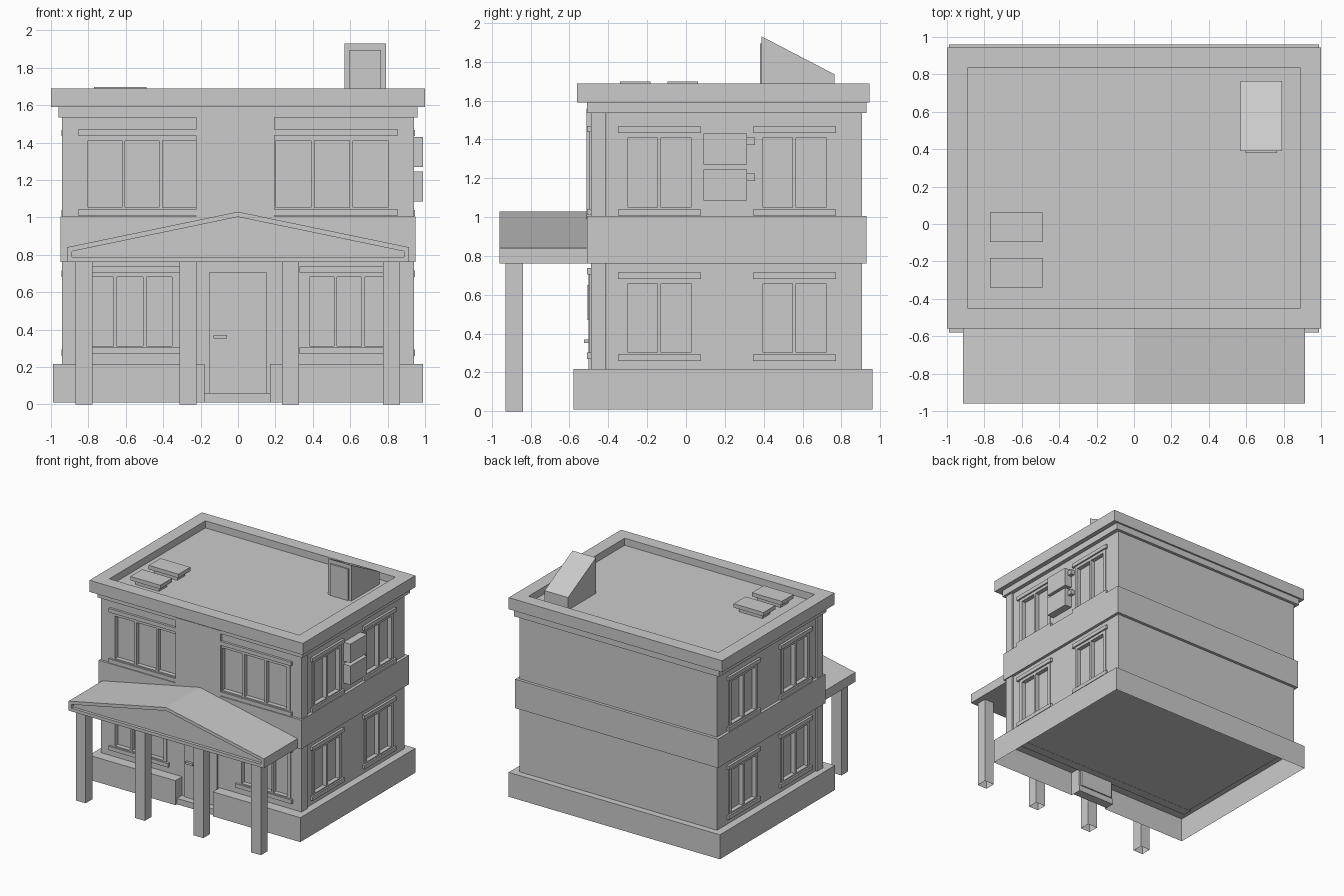
import bpy, bmesh

if "Cube" in bpy.data.objects:
    bpy.data.objects.remove(bpy.data.objects["Cube"])


def finish(name, bm, open_bottom=False):
    bmesh.ops.recalc_face_normals(bm, faces=bm.faces)
    if open_bottom:
        bm.normal_update()
        low = [f for f in bm.faces if f.normal.z < -0.9]
        bmesh.ops.delete(bm, geom=low, context="FACES_ONLY")
    me = bpy.data.meshes.new(name)
    bm.to_mesh(me)
    bm.free()
    ob = bpy.data.objects.new(name, me)
    bpy.context.collection.objects.link(ob)
    return ob


def add_box(bm, a, b):
    lo = [min(p, q) for p, q in zip(a, b)]
    hi = [max(p, q) for p, q in zip(a, b)]
    geo = bmesh.ops.create_cube(bm, size=1)
    for v in geo["verts"]:
        v.co = [lo[i] + (v.co[i] + 0.5) * (hi[i] - lo[i]) for i in range(3)]


def boxes(name, pairs, open_bottom=False):
    bm = bmesh.new()
    for a, b in pairs:
        add_box(bm, a, b)
    return finish(name, bm, open_bottom)


def prism(pts, place, a, b):
    """Closed profile extruded from a to b; place maps (u, v, depth) to xyz."""
    bm = bmesh.new()
    ring_a = [bm.verts.new(place(u, v, a)) for u, v in pts]
    ring_b = [bm.verts.new(place(u, v, b)) for u, v in pts]
    bm.faces.new(ring_a)
    bm.faces.new(ring_b)
    for i in range(len(pts)):
        bm.faces.new((ring_a[i - 1], ring_a[i], ring_b[i], ring_b[i - 1]))
    bmesh.ops.recalc_face_normals(bm, faces=bm.faces)
    return bm


def recess(bm, test, thickness, depth_vec):
    """Inset the face found by test, then sink it straight by depth_vec."""
    bm.normal_update()
    face = next(f for f in bm.faces if test(f))
    bmesh.ops.inset_region(bm, faces=[face], thickness=thickness, use_even_offset=True)
    new = bmesh.ops.extrude_discrete_faces(bm, faces=[face])["faces"][0]
    bmesh.ops.translate(bm, vec=depth_vec, verts=new.verts)


# Wall-local coordinates: u along the wall, w outward, z up
WALLS = {
    "front": lambda u, w, z: (u, -0.49 - w, z),
    "right": lambda u, w, z: (0.925 + w, u, z),
    "left": lambda u, w, z: (-0.925 - w, u, z),
}
cuts = {"front": [], "body": []}


def window(wall, u0, u1, z0, z1, n):
    """Window with caps spanning u0..u1, z0..z1 and n panes cut in the wall."""
    P = WALLS[wall]
    parts = [(P(u0, -0.01, z), P(u1, 0.02, z + 0.033)) for z in (z0, z1 - 0.033)]
    f0, f1, b0, b1 = u0 + 0.022, u1 - 0.022, z0 + 0.033, z1 - 0.033
    g0, g1, h0, h1 = f0 + 0.03, f1 - 0.03, b0 + 0.01, b1 - 0.025
    gap = 0.018
    w = (g1 - g0 - gap * (n - 1)) / n
    bars = [(f0, g0), (g1, f1)]
    for i in range(n):
        s = g0 + i * (w + gap)
        cuts["front" if wall == "front" else "body"].append((P(s, -0.03, h0), P(s + w, 0.03, h1)))
        if i:
            bars.append((s - gap, s))
    parts += [(P(a, -0.005, h0), P(b, 0.007, h1)) for a, b in bars]
    parts += [(P(f0, -0.005, b0), P(f1, 0.007, h0)), (P(f0, -0.005, h1), P(f1, 0.007, b1))]
    boxes(wall + "_window", parts)


# Windows
window("front", -0.855, -0.17, 1.01, 1.47, 3)
window("front", 0.15, 0.855, 1.01, 1.47, 3)
window("front", -0.855, -0.30, 0.27, 0.738, 3)
window("front", 0.33, 0.86, 0.27, 0.738, 3)
for side in ("left", "right"):
    for y in (-0.35, 0.345):
        window(side, y, y + 0.427, 1.007, 1.467, 2)
        window(side, y, y + 0.427, 0.26, 0.715, 2)

# House walls with recessed panes
body = boxes("house_body", [((-0.925, -0.41, 0.2), (0.925, 0.905, 1.56))])
front = boxes("front_wall", [((-0.94, -0.49, 0.2), (0.94, -0.412, 1.56))])
for wall, key in ((body, "body"), (front, "front")):
    cutter = boxes(key + "_pane_cutter", cuts[key])
    cutter.hide_render = True
    cutter.display_type = "WIRE"
    mod = wall.modifiers.new("panes", "BOOLEAN")
    mod.operation = "DIFFERENCE"
    mod.solver = "EXACT"
    mod.object = cutter
boxes("front_centre_panel", [((-0.225, -0.512, 0.8), (0.195, -0.48, 1.56))])

# Plinth: open underneath, notched at the door
outline = [(-0.99, 0.96), (-0.99, -0.58), (-0.18, -0.58), (-0.18, -0.49),
           (0.17, -0.49), (0.17, -0.58), (0.99, -0.58), (0.99, 0.96)]
finish("plinth", prism(outline, lambda u, v, d: (u, v, d), 0.01, 0.217), open_bottom=True)
boxes("door_step", [((-0.18, -0.56, 0.01), (0.17, -0.48, 0.06))])

# Floor band and cornice
boxes("floor_band", [((-0.95, -0.51, 0.76), (0.95, 0.93, 1.005))])
boxes("cornice", [((-0.96, -0.51, 1.535), (0.96, 0.93, 1.6))])

# Roof slab with parapet
bm = bmesh.new()
add_box(bm, (-1, -0.56, 1.59), (1, 0.945, 1.688))
recess(bm, lambda f: f.normal.z > 0.9, 0.11, (0, 0, -0.06))
finish("parapet_roof", bm)

# Front door
boxes("door", [((-0.155, -0.503, 0.06), (0.155, -0.47, 0.705))])
bm = bmesh.new()
add_box(bm, (-0.12, -0.507, 0.47), (0.11, -0.49, 0.65))
finish("door_pane", bm)
boxes("door_handle", [((-0.13, -0.525, 0.352), (-0.06, -0.495, 0.37))])

# Porch roof with recessed pediment
gable = [(-0.915, 0.76), (0.915, 0.76), (0.915, 0.84), (0, 1.03), (-0.915, 0.84)]
bm = prism(gable, lambda u, v, d: (u, d, v), -0.96, -0.5)
recess(bm, lambda f: f.normal.y < -0.9, 0.027, (0, 0.025, 0))
finish("porch_roof", bm)
boxes("porch_columns", [((x - 0.046, -0.93, 0), (x + 0.046, -0.84, 0.77))
                        for x in (-0.823, -0.267, 0.28, 0.82)], open_bottom=True)

# Roof access hut
hut = [(0.39, 1.62), (0.765, 1.62), (0.765, 1.735), (0.39, 1.93)]
finish("roof_hut", prism(hut, lambda u, v, d: (d, u, v), 0.57, 0.79))
boxes("roof_hut_door", [((0.595, 0.38, 1.62), (0.765, 0.4, 1.895))])

# Roof hatches on smaller curbs
boxes("roof_hatches", [((-0.77, y, 1.665), (-0.49, y + 0.157, 1.698)) for y in (-0.34, -0.095)])
boxes("hatch_curbs", [((-0.74, y + 0.025, 1.62), (-0.52, y + 0.13, 1.67)) for y in (-0.34, -0.095)])

# Air conditioners with side pipes
for z in (1.085, 1.27):
    boxes("air_conditioner", [((0.92, 0.09, z), (0.99, 0.315, z + 0.16))])
    boxes("ac_pipe", [((0.92, 0.31, z + 0.1), (0.96, 0.355, z + 0.14))])
